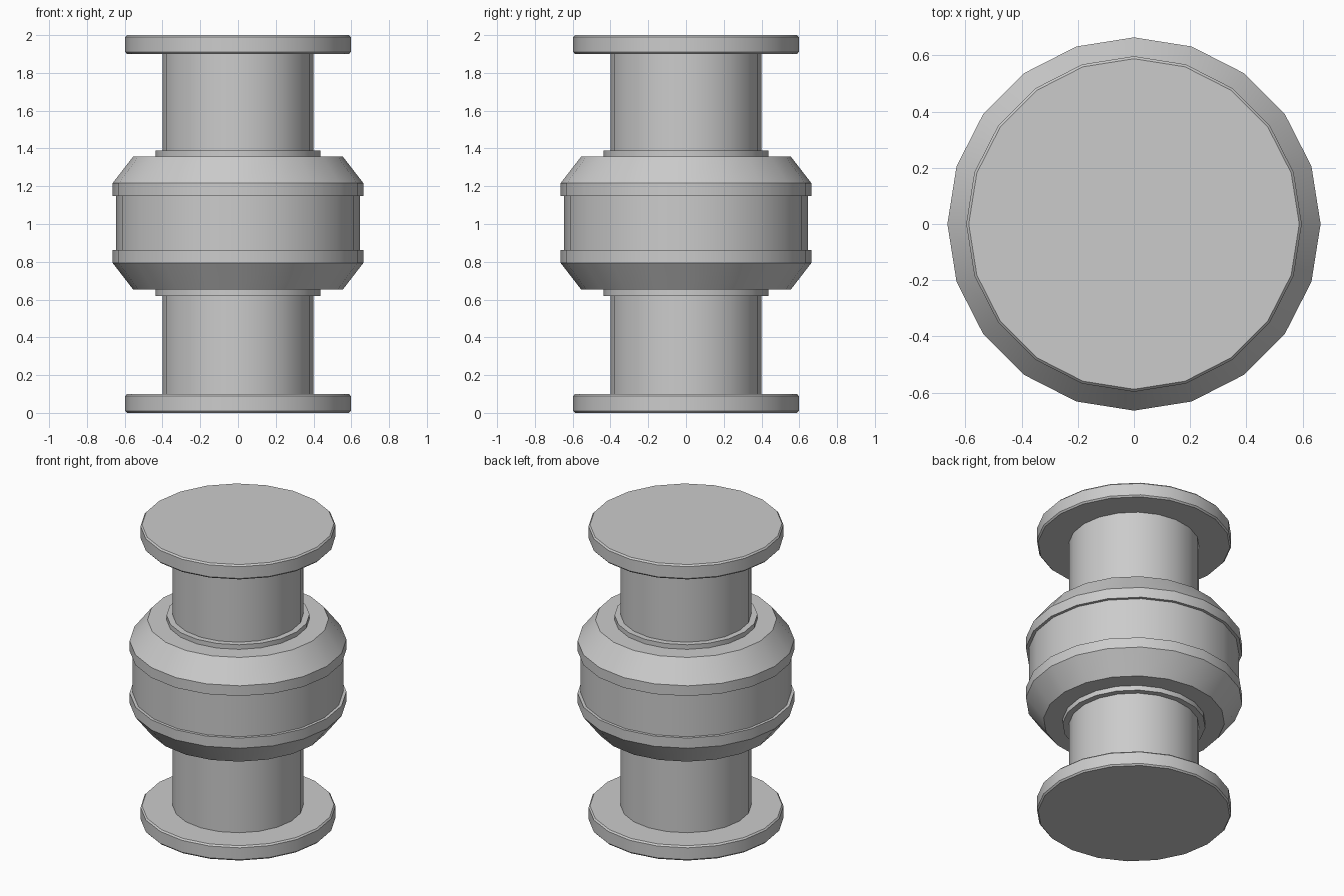
import bpy
import bmesh
from math import cos, sin, tau, radians

if "Cube" in bpy.data.objects:
    bpy.data.objects.remove(bpy.data.objects["Cube"])

SIDES = 20


def finish(name, bm):
    bmesh.ops.recalc_face_normals(bm, faces=bm.faces)
    mesh = bpy.data.meshes.new(name)
    bm.to_mesh(mesh)
    bm.free()
    obj = bpy.data.objects.new(name, mesh)
    bpy.context.collection.objects.link(obj)
    bpy.ops.object.select_all(action='DESELECT')
    obj.select_set(True)
    bpy.context.view_layer.objects.active = obj
    bpy.ops.object.shade_smooth_by_angle(angle=radians(30))
    return obj


def turned(name, profile):
    """Closed solid of revolution from (radius, z) points, bottom to top."""
    bm = bmesh.new()
    rings = [[bm.verts.new((r * cos(tau * i / SIDES), r * sin(tau * i / SIDES), z))
              for i in range(SIDES)] for r, z in profile]
    for a, b in zip(rings, rings[1:]):
        for i in range(SIDES):
            j = (i + 1) % SIDES
            bm.faces.new((a[i], a[j], b[j], b[i]))
    bm.faces.new(rings[0][::-1])
    bm.faces.new(rings[-1])
    return finish(name, bm)


# End flanges with slightly eased rims
for name, z0 in (("bottom_flange", 0.0), ("top_flange", 1.9)):
    z1 = z0 + 0.1
    turned(name, [(0.588, z0), (0.597, z0 + 0.01), (0.597, z1 - 0.01), (0.588, z1)])

# Central shaft, running between the flanges
turned("shaft", [(0.40, 0.09), (0.40, 1.91)])

# Thin collar showing above and below the body
turned("collar", [(0.438, 0.62), (0.438, 1.388)])

# Body: raised chamfered shoulders around a recessed band
turned("body", [(0.555, 0.653), (0.664, 0.794), (0.664, 0.863), (0.645, 0.863),
                (0.645, 1.147), (0.664, 1.147), (0.664, 1.216), (0.555, 1.357)])
